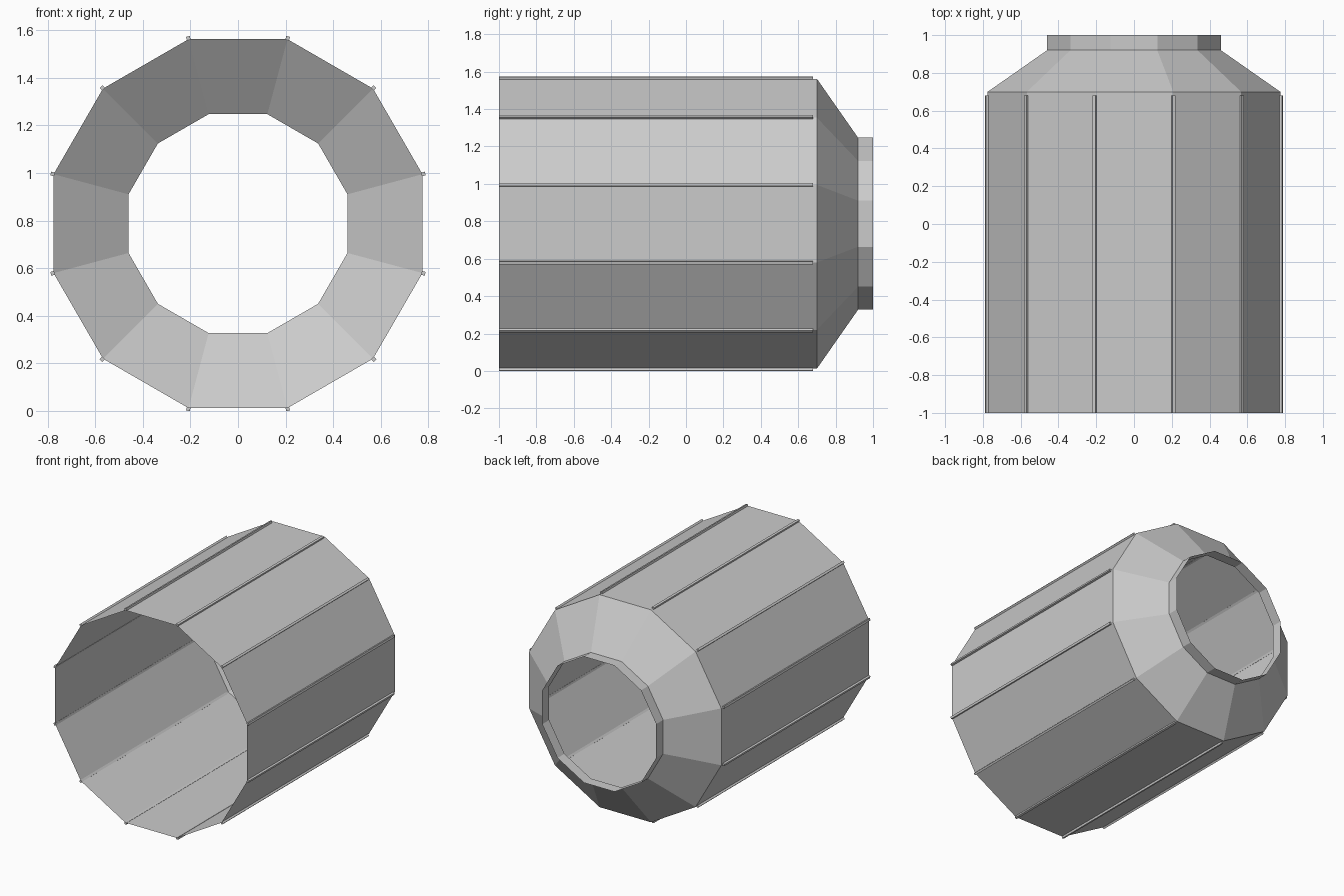
import bpy, bmesh, math
from mathutils import Vector

if "Cube" in bpy.data.objects:
    bpy.data.objects.remove(bpy.data.objects["Cube"])

SIDES = 12
CENTRE_Z = 0.787
BODY_R = 0.802
NECK_R = 0.476

grey = bpy.data.materials.new("plain grey")
grey.diffuse_color = (0.6, 0.6, 0.6, 1)
grey.use_nodes = True
grey.node_tree.nodes["Principled BSDF"].inputs["Base Color"].default_value = grey.diffuse_color


def angle(i):
    return math.radians(15 + i * 360 / SIDES)


def finish(name, bm):
    bmesh.ops.recalc_face_normals(bm, faces=bm.faces)
    mesh = bpy.data.meshes.new(name)
    bm.to_mesh(mesh)
    bm.free()
    mesh.materials.append(grey)
    obj = bpy.data.objects.new(name, mesh)
    bpy.context.collection.objects.link(obj)
    return obj


# Thin open shell: straight barrel, sloped shoulder and short neck
bm = bmesh.new()
rings = []
for y, r in [(-1.0, BODY_R), (0.70, BODY_R), (0.92, NECK_R), (1.0, NECK_R)]:
    rings.append([bm.verts.new((r * math.cos(angle(i)), y,
                                CENTRE_Z + r * math.sin(angle(i))))
                  for i in range(SIDES)])
for a, b in zip(rings, rings[1:]):
    for i in range(SIDES):
        j = (i + 1) % SIDES
        # wound so that the normals point outwards
        bm.faces.new((a[i], b[i], b[j], a[j]))
finish("shell", bm)

# Slim square rods along the barrel corners
bm = bmesh.new()
HALF = 0.008
for i in range(SIDES):
    c, s = math.cos(angle(i)), math.sin(angle(i))
    out, side = Vector((c, 0, s)), Vector((-s, 0, c))
    mid = Vector((0, 0, CENTRE_Z)) + out * 0.806
    ends = []
    for y in (-1.0, 0.68):
        ends.append([bm.verts.new(mid + out * u * HALF + side * v * HALF
                                  + Vector((0, y, 0)))
                     for u, v in ((-1, -1), (1, -1), (1, 1), (-1, 1))])
    front, back = ends
    bm.faces.new(front)
    bm.faces.new(back[::-1])
    for k in range(4):
        n = (k + 1) % 4
        bm.faces.new((front[k], back[k], back[n], front[n]))
finish("corner_rods", bm)
